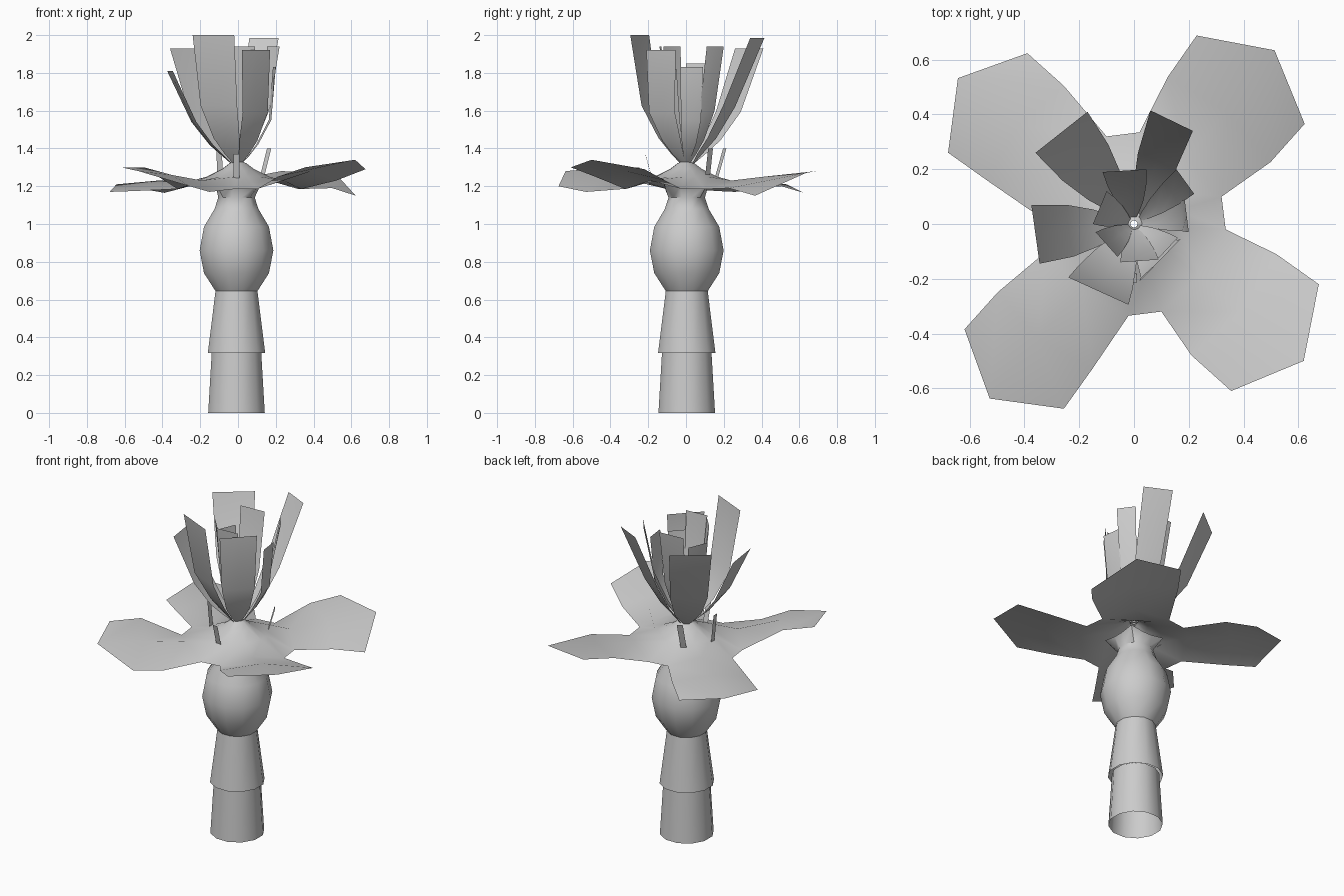
import bpy, bmesh, math
from mathutils import Vector, Matrix

if "Cube" in bpy.data.objects:
    bpy.data.objects.remove(bpy.data.objects["Cube"], do_unlink=True)

grey = bpy.data.materials.new("plain grey")
grey.use_nodes = True
grey.diffuse_color = (0.6, 0.6, 0.6, 1)
grey.node_tree.nodes["Principled BSDF"].inputs["Base Color"].default_value = (0.6, 0.6, 0.6, 1)


def finish(name, bm, angle=50):
    bmesh.ops.remove_doubles(bm, verts=bm.verts, dist=0.0005)
    bmesh.ops.recalc_face_normals(bm, faces=bm.faces)
    mesh = bpy.data.meshes.new(name)
    bm.to_mesh(mesh)
    bm.free()
    mesh.materials.append(grey)
    ob = bpy.data.objects.new(name, mesh)
    bpy.context.collection.objects.link(ob)
    bpy.ops.object.select_all(action='DESELECT')
    ob.select_set(True)
    bpy.context.view_layer.objects.active = ob
    bpy.ops.object.shade_smooth_by_angle(angle=math.radians(angle))


def skin(bm, rows, closed=False):
    """Join rows of points with quads."""
    grid = [[bm.verts.new(p) for p in row] for row in rows]
    n = len(rows[0])
    for a, b in zip(grid, grid[1:]):
        for i in range(n if closed else n - 1):
            j = (i + 1) % n
            bm.faces.new((a[i], a[j], b[j], b[i]))


SIDES = 12
ANGLES = [math.tau * (i + 0.5) / SIDES for i in range(SIDES)]


def ring(r, z):
    return [(r * math.cos(a) - 0.008, r * math.sin(a) + 0.004, z) for a in ANGLES]


def lathe(name, profile, extra_rows=()):
    bm = bmesh.new()
    skin(bm, [ring(r, z) for r, z in profile] + list(extra_rows), closed=True)
    finish(name, bm)


# Square mouth of the neck, with its corners under the spreading petals
mouth = []
for a in ANGLES:
    off = (a % (math.pi / 2)) - math.pi / 4
    r = 0.165 * math.cos(math.pi / 4) / math.cos(math.pi / 4 - abs(off))
    mouth.append((r * math.cos(a), r * math.sin(a), 1.215 - 0.3 * (0.165 - r)))

# Stalk: two tapered open sleeves, then a bulb with a flared neck
lathe("lower_stalk", [(0.155, 0), (0.135, 0.33)])
lathe("upper_stalk", [(0.157, 0.318), (0.115, 0.645)])
lathe("bulb", [(0.115, 0.645), (0.178, 0.74), (0.202, 0.86), (0.178, 0.985),
               (0.12, 1.08), (0.1, 1.14)], [mouth])

# Four wide spreading petals around a raised hub: outline of one, right to left
rim = [(0.1, -0.32), (0.24, -0.19), (0.335, -0.02)]
middle = [(0.21, -0.48), (0.39, -0.32), (0.52, -0.11)]
tip = [(0.355, -0.61), (0.62, -0.5), (0.675, -0.22)]
rim_heights = (1.185, 1.23, 1.185)
# Each petal: stretch along, pinch across, middle heights, tip heights
petals = [(1, 1, (1.25, 1.28, 1.23), (1.30, 1.34, 1.29)),
          (1.025, 1.01, (1.19, 1.25, 1.26), (1.15, 1.27, 1.28)),
          (1.05, 0.92, (1.2, 1.23, 1.175), (1.165, 1.21, 1.17)),
          (1.04, 0.92, (1.3, 1.26, 1.17), (1.30, 1.28, 1.20))]
along, across = Vector((1, -1, 0)).normalized(), Vector((1, 1, 0)).normalized()

bm = bmesh.new()
hub_ring = []
for k, (stretch, pinch, mid_heights, tip_heights) in enumerate(petals):
    turn = Matrix.Rotation(k * math.pi / 2, 3, 'Z')
    rows = []
    for outline, heights, s, p in ((rim, rim_heights, 1, 1),
                                   (middle, mid_heights, stretch ** 2, pinch),
                                   (tip, tip_heights, stretch, pinch)):
        row = []
        for (x, y), z in zip(outline, heights):
            v = Vector((x, y, 0))
            v = along * v.dot(along) * s + across * v.dot(across) * p
            row.append(turn @ Vector((v.x, v.y, z)))
        rows.append(row)
    skin(bm, rows)
    hub_ring += rows[0]
hub_rows = [hub_ring]
for scale, z in ((0.5, 1.25), (0.25, 1.292), (0.13, 1.322), (0.04, 1.335)):
    hub_rows.append([Vector((p.x * scale, p.y * scale, z)) for p in hub_ring])
skin(bm, hub_rows, closed=True)
finish("spreading_petals", bm, 80)


# Upright petals: each is set by its two top corners, height and bow
def upright_petal(name, a, b, top, bow):
    a, b = Vector(a), Vector(b)
    centre, half = (a + b) / 2, (b - a) / 2
    out = centre.normalized()
    bm = bmesh.new()
    rows = []
    for f, c, w in ((0, 0.1, 0.12), (0.08, bow * 0.33, 0.36), (0.2, bow * 0.6, 0.63),
                    (0.45, bow, 0.88), (1, 1, 1)):
        z = 1.32 + f * (top - 1.32)
        row = []
        for s in (-1, 0, 1):
            p = centre * c + half * w * s
            if s == 0:
                p = p + out * 0.012 * w * (1 - f)
            row.append((p.x, p.y, z))
        rows.append(row)
    skin(bm, rows)
    finish(name, bm, 60)


outer = [((0.06, 0.415), (0.215, 0.34), 1.985, 0.6),
         ((-0.17, 0.41), (-0.36, 0.26), 1.93, 0.67),
         ((-0.375, 0.07), (-0.345, -0.145), 1.81, 0.65),
         ((-0.24, -0.195), (-0.02, -0.295), 2.0, 0.78),
         ((0.02, -0.21), (0.17, -0.055), 1.92, 0.96),
         ((0.2, -0.03), (0.185, 0.09), 1.83, 0.88)]
inner = [((0.22, 0.11), (0.155, 0.2), 1.94, 0.72),
         ((0.045, 0.2), (-0.115, 0.19), 1.94, 0.72),
         ((-0.1, 0.12), (-0.15, 0), 1.85, 0.75),
         ((-0.14, -0.03), (-0.06, -0.12), 1.94, 0.75),
         ((-0.05, -0.14), (0.09, -0.13), 1.94, 0.75),
         ((0.09, -0.125), (0.16, -0.05), 1.82, 0.75)]
for label, group in (("outer", outer), ("inner", inner)):
    for i, spec in enumerate(group):
        upright_petal(f"{label}_upright_petal_{i + 1}", *spec)

# Four small strips standing on the hub
strips = [((0.13, 0.115), (0.165, 0.13), 1.26, 1.4), ((-0.008, -0.18), (-0.008, -0.215), 1.24, 1.37),
          ((-0.185, 0), (-0.21, 0.01), 1.24, 1.42), ((-0.095, 0.16), (-0.1, 0.205), 1.24, 1.4)]
for i, (foot, head, low, high) in enumerate(strips):
    side = Vector((-foot[1], foot[0])).normalized() * 0.017
    bm = bmesh.new()
    skin(bm, [[(p[0] + s * side.x, p[1] + s * side.y, z) for s in (-1, 1)]
              for p, z in ((foot, low), (head, high))])
    finish(f"small_strip_{i + 1}", bm)
